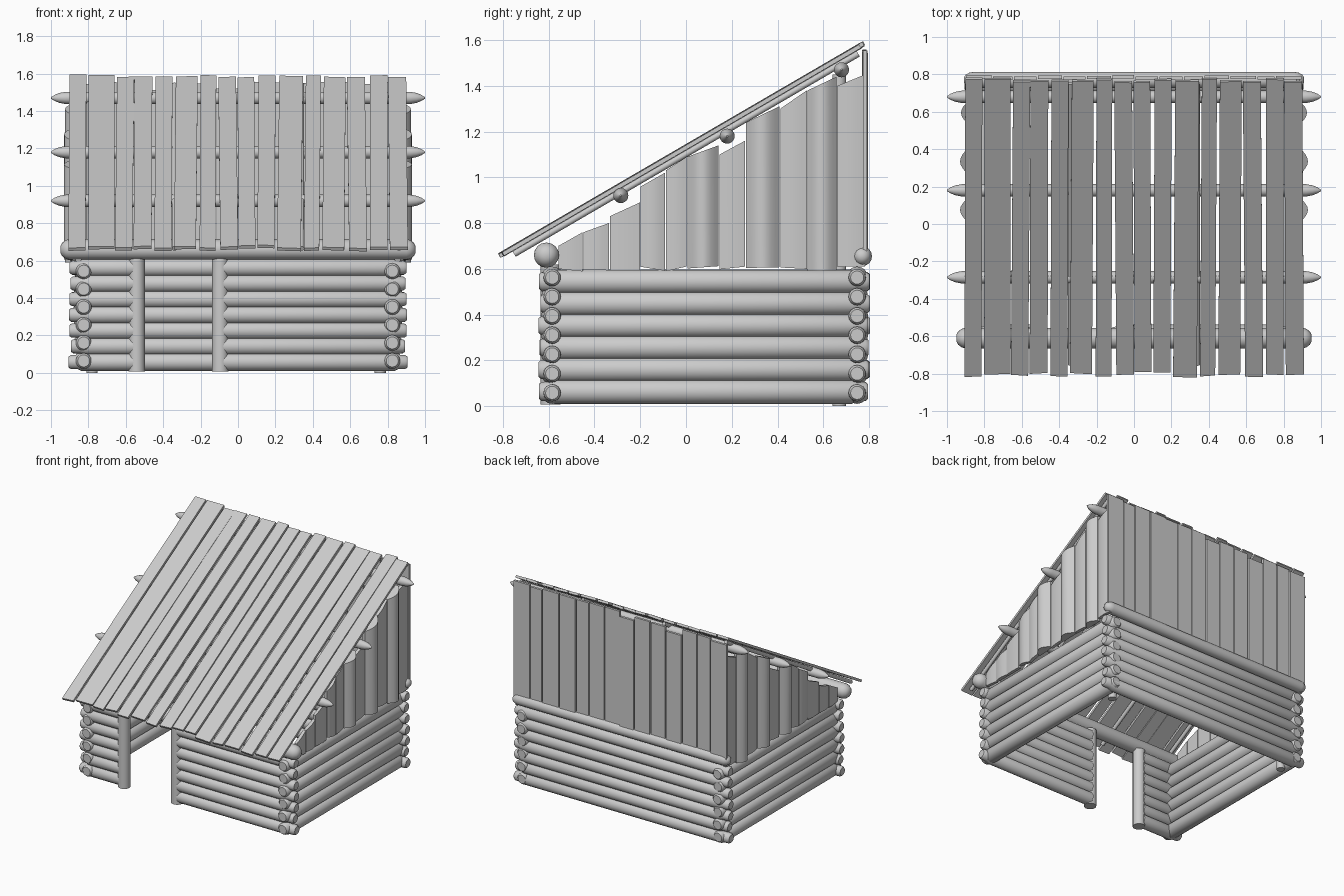
import bpy, math, random
from mathutils import Matrix, Vector

random.seed(4)
cube = bpy.data.objects.get("Cube")
if cube:
    bpy.data.objects.remove(cube)

wood = bpy.data.materials.new("grey_wood")
wood.use_nodes = True
GREY = (0.6, 0.6, 0.6, 1)
wood.diffuse_color = GREY
wood.node_tree.nodes["Principled BSDF"].inputs["Base Color"].default_value = GREY


def make(name, verts, faces, smooth=False):
    mesh = bpy.data.meshes.new(name)
    mesh.from_pydata(verts, [], faces)
    mesh.materials.append(wood)
    obj = bpy.data.objects.new(name, mesh)
    bpy.context.collection.objects.link(obj)
    if smooth:
        bpy.ops.object.select_all(action='DESELECT')
        obj.select_set(True)
        bpy.context.view_layer.objects.active = obj
        bpy.ops.object.shade_smooth_by_angle(angle=math.radians(40))
    return obj


def pole(name, a, b, r, start=(), end=(), sides=16):
    """Round log from a to b; start/end list (distance from tip, radius factor)."""
    a, b = Vector(a), Vector(b)
    length = (b - a).length
    rings = list(start or [(0, 1)])
    rings += [(length - d, f) for d, f in reversed(end or [(0, 1)])]
    turn = (b - a).to_track_quat('Z', 'Y')
    verts, faces = [], []
    for d, f in rings:
        for k in range(sides):
            t = math.tau * k / sides
            verts.append(a + turn @ Vector((r * f * math.cos(t), r * f * math.sin(t), d)))
    for i in range(len(rings) - 1):
        for k in range(sides):
            n = (k + 1) % sides
            faces.append((i * sides + k, i * sides + n, (i + 1) * sides + n, (i + 1) * sides + k))
    faces.append(tuple(reversed(range(sides))))
    faces.append(tuple(range(len(verts) - sides, len(verts))))
    return make(name, verts, faces, True)


def prism(name, outline, low, high, matrix=Matrix(), smooth=False):
    """Counter-clockwise outline raised from low(x, y) to high(x, y)."""
    n = len(outline)
    verts = [matrix @ Vector((x, y, low(x, y))) for x, y in outline]
    verts += [matrix @ Vector((x, y, high(x, y))) for x, y in outline]
    faces = [tuple(reversed(range(n))), tuple(range(n, 2 * n))]
    faces += [(i, (i + 1) % n, (i + 1) % n + n, i + n) for i in range(n)]
    return make(name, verts, faces, smooth)


def level(z):
    return lambda x, y: z


def slant(y0, z0, y1, z1):
    return lambda x, y: z0 + (z1 - z0) * (y - y0) / (y1 - y0)


def jit(amount):
    return random.uniform(-amount, amount)


NOTCH = [(0, 0.6), (0.012, 0.78), (0.05, 0.8), (0.07, 1)]
POINT = [(0, 0.12), (0.02, 0.5), (0.045, 0.8), (0.08, 1)]
ROUND = [(0, 0.3), (0.01, 0.65), (0.03, 0.92), (0.05, 1)]

# Log walls: side walls have six courses, front and back seven
for i in range(6):
    z = 0.064 + i * 0.096
    for side, s in (("left", 1), ("right", -1)):
        pole(f"{side}_wall_log", (s * 0.825, -0.64 + jit(0.006), z),
             (s * 0.825, 0.8 + jit(0.006), z), 0.054, NOTCH, NOTCH)
for i in range(7):
    z = 0.058 + i * 0.084
    e = 0.9 + jit(0.008)
    pole("back_wall_log", (-e, 0.748, z), (e, 0.748, z), 0.048, NOTCH, NOTCH)
    pole("front_wall_log_short", (-e, -0.585, z), (-0.55, -0.585, z), 0.048, NOTCH)
    pole("front_wall_log_long", (-0.08, -0.585, z), (e, -0.585, z), 0.048, (), NOTCH)

# Door posts and the two inner posts at the back
for x in (-0.542, -0.095):
    pole("door_post", (x, -0.592, 0.008), (x, -0.592, 0.62), 0.044)
for x in (-0.78, 0.76):
    pole("back_inner_post", (x, 0.67, 0), (x, 0.67, 1.45), 0.03)

# Heavy top logs and pointed roof beams
pole("front_top_log", (-0.95, -0.61, 0.66), (0.95, -0.61, 0.66), 0.055, ROUND, ROUND)
pole("back_top_log", (-0.91, 0.77, 0.655), (0.91, 0.77, 0.655), 0.043, ROUND, ROUND)
for y, z in ((-0.285, 0.92), (0.18, 1.18), (0.68, 1.47)):
    pole("roof_beam", (-1, y, z), (1, y, z), 0.033, POINT, POINT)

# Sloping roof: separate boards on thin rafters
roof = Matrix.Translation((0, -0.81, 0.647)) @ Matrix.Rotation(math.radians(30.2), 4, 'X')
boards = [(-.904, -.813), (-.80, -.66), (-.652, -.56), (-.556, -.46), (-.444, -.353),
          (-.337, -.22), (-.203, -.118), (-.10, -.005), (0, .09), (.107, .198),
          (.215, .342), (.358, .439), (.455, .572), (.588, .684), (.706, .80), (.807, .904)]
for a, b in boards:
    u0, u1 = random.uniform(0, 0.035), 1.835 + jit(0.012)
    lift, tilt, skew = random.uniform(0, 0.005), jit(0.04), jit(0.006)
    mid = (a + b) / 2
    prism("roof_board", [(a + skew, u0), (b + skew, u0 + jit(0.006)), (b - skew, u1), (a - skew, u1)],
          lambda x, y: lift + tilt * (x - mid), lambda x, y: lift + 0.018 + tilt * (x - mid), roof)
for x in (-0.86, -0.34, 0.34, 0.86):
    pole("rafter", roof @ Vector((x, 0.06, -0.014)), roof @ Vector((x, 1.8, -0.014)), 0.014)

# Side gable boards: edge, top height at both edges, outward bulge
edges = [-.56, -.45, -.335, -.2, -.09, .005, .145, .26, .41, .53, .66, .785]
tops = [(.7, .76), (.76, .8), (.83, .89), (.96, 1.02), (1.03, 1.09), (1.09, 1.14),
        (1.1, 1.16), (1.24, 1.31), (1.3, 1.38), (1.38, 1.44), (1.4, 1.45)]
bulges = [.005, .008, .004, .012, .006, .045, .004, .045, .006, .04, .006]
for i, ((z0, z1), bulge) in enumerate(zip(tops, bulges)):
    y0, y1 = edges[i] + 0.002, edges[i + 1] - 0.002
    foot = slant(y0, 0.6 + jit(0.012), y1, 0.6 + jit(0.012))
    for side, s in (("left", 1), ("right", -1)):
        curve = [(s * (0.885 + bulge * math.sin(math.pi * k / 8)), y0 + (y1 - y0) * k / 8)
                 for k in range(9)]
        outline = [(s * 0.865, y0)] + curve + [(s * 0.865, y1)]
        if s < 0:
            outline.reverse()
        prism(f"{side}_gable_board", outline, foot, slant(y0, z0, y1, z1), smooth=True)

# Back boards standing on the back top log
x = -0.9
widths = [random.uniform(0.8, 1.2) for k in range(14)]
for w in widths:
    w *= 1.8 / sum(widths)
    push = jit(0.004)
    top = 1.535 + jit(0.025)
    prism("back_board", [(x + 0.004, 0.774 + push), (x + w - 0.004, 0.774 + push),
                         (x + w - 0.004, 0.792 + push), (x + 0.004, 0.792 + push)],
          level(0.64), level(top))
    x += w
